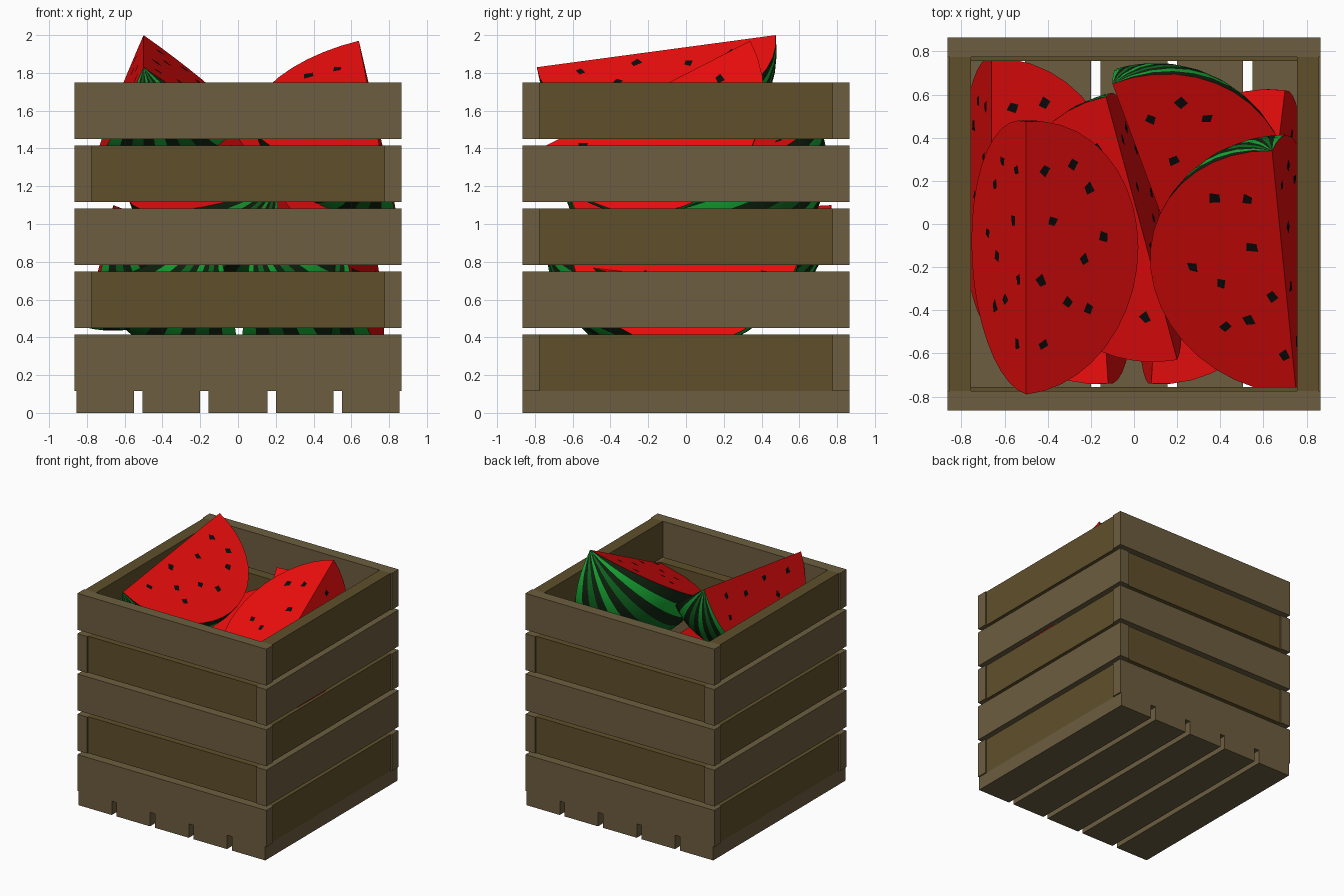
import bpy, bmesh, math, random
from mathutils import Vector as V

if "Cube" in bpy.data.objects:
    bpy.data.objects.remove(bpy.data.objects["Cube"])

random.seed(4)

def material(name, rgb):
    m = bpy.data.materials.new(name)
    m.diffuse_color = (*rgb, 1)
    m.use_nodes = True
    m.node_tree.nodes["Principled BSDF"].inputs["Base Color"].default_value = m.diffuse_color
    return m

WOOD = material("light_wood", (0.15, 0.11, 0.05))
WOOD_DARK = material("dark_wood", (0.115, 0.078, 0.024))
MELON = [material("flesh", (0.85, 0.004, 0.004)),
         material("dark_rind", (0.006, 0.02, 0.006)),
         material("light_rind", (0.01, 0.45, 0.04)),
         material("mid_rind", (0.006, 0.17, 0.018)),
         material("seed", (0.004, 0.004, 0.004))]

def finish(bm, name, mats):
    me = bpy.data.meshes.new(name)
    bmesh.ops.recalc_face_normals(bm, faces=bm.faces[:]) if len(mats) == 1 else None
    bm.to_mesh(me)
    bm.free()
    for m in mats:
        me.materials.append(m)
    ob = bpy.data.objects.new(name, me)
    bpy.context.collection.objects.link(ob)
    return ob

def plank(name, lo, hi, mat):
    lo, hi = V(lo), V(hi)
    bm = bmesh.new()
    bmesh.ops.create_cube(bm, size=1)
    for v in bm.verts:
        v.co = V([(lo[i] + hi[i]) / 2 + v.co[i] * (hi[i] - lo[i]) for i in range(3)])
    finish(bm, name, [mat])

# Floor slats
edges = [-0.855, -0.55, -0.505, -0.2, -0.155, 0.155, 0.2, 0.505, 0.55, 0.855]
for i in range(5):
    plank(f"floor_slat_{i}", (edges[2*i], -0.865, 0), (edges[2*i+1], 0.865, 0.115), WOOD)

# Wall planks: long and short ones swap sides on every row
for row in range(5):
    z0 = 0.115 + row * 0.3335
    z1 = z0 + 0.301
    for s in (-1, 1):
        l0, l1 = sorted((s * 0.775, s * 0.865))
        s0, s1 = sorted((s * 0.755, s * 0.855))
        if row % 2 == 0:
            plank(f"long_plank_y_{row}_{s}", (-0.865, l0, z0), (0.865, l1, z1), WOOD)
            plank(f"short_plank_x_{row}_{s}", (s0, -0.775, z0), (s1, 0.775, z1), WOOD_DARK)
        else:
            plank(f"long_plank_x_{row}_{s}", (l0, -0.865, z0), (l1, 0.865, z1), WOOD)
            plank(f"short_plank_y_{row}_{s}", (-0.775, s0, z0), (0.775, s1, z1), WOOD_DARK)

# Seed positions on a cut face: (along core, outward)
SEEDS_A = [(.63, .17), (.66, .42), (.47, .56), (.25, .23), (.1, .69),
           (-.05, .52), (-.35, .37), (-.65, .15), (-.42, .56), (-.18, .13)]
SEEDS_B = [(.6, .47), (.6, .22), (.03, .68), (-.1, .48), (.2, .22),
           (-.4, .3), (-.45, .48), (-.2, .1), (-.68, .06)]

def slice_of_melon(name, p, q, hint, angle, seeds=SEEDS_A, stripes=10, n=20):
    """Wedge of a sphere with core p-q; first cut face along hint, second below it."""
    p, q, u = V(p), V(q), V(hint)
    c, r = (p + q) / 2, (p - q).length / 2
    a = (p - q).normalized()
    u = (u - a * u.dot(a)).normalized()
    v = a.cross(u)
    if v.z < 0:
        flip = False
    else:
        v, flip = -v, True
    def radial(f):
        return u * math.cos(f) + v * math.sin(f)
    bm = bmesh.new()
    def face(pts, mat):
        f = bm.faces.new([bm.verts.new(x) for x in (pts[::-1] if flip else pts)])
        f.material_index = mat
        f.smooth = mat in (1, 2, 3)
    def at(i, f):
        t = math.pi * i / n
        return c + r * (a * math.cos(t) + radial(f) * math.sin(t))
    # striped rind
    ang, sub = math.radians(angle), 2
    count = stripes * sub
    for j in range(count):
        f0, f1 = ang * j / count, ang * (j + 1) / count
        for i in range(n):
            k = j // sub
            mat = 1 if k % 2 == 0 else (2 if k % 4 == 1 else 3)
            quad = [at(i, f0), at(i, f1), at(i + 1, f1), at(i + 1, f0)]
            if i == 0:
                quad = quad[1:]
            elif i == n - 1:
                quad = quad[:3]
            face(quad[::-1], mat)
    # two cut faces with seeds
    for f, first in ((0, True), (ang, False)):
        d = radial(f)
        nrm = -v if first else (u * -math.sin(f) + v * math.cos(f))
        disc = [at(i, f) for i in range(n + 1)]
        face(disc if not first else disc[::-1], 0)
        for s, o in (seeds if first else SEEDS_A):
            m = c + r * (a * s + d * o) + nrm * 0.003
            turn = random.uniform(0, 6.28)
            pts = []
            for k in range(4):
                g = turn - k * math.pi / 2 + random.uniform(-.25, .25)
                w = random.uniform(.024, .036)
                pts.append(m + w * (a * math.cos(g) + d * math.sin(g)))
            face(pts[::-1] if first else pts, 4)
    bmesh.ops.remove_doubles(bm, verts=bm.verts[:], dist=0.0005)
    # make every rind and cut face point out of the wedge
    inside = c + r * 0.4 * radial(ang / 2)
    for f in bm.faces:
        f.normal_update()
        if f.normal.dot(f.calc_center_median() - inside) < 0:
            f.normal_flip()
    ob = finish(bm, name, MELON)
    bpy.context.view_layer.objects.active = ob
    bpy.ops.object.select_all(action='DESELECT')
    ob.select_set(True)
    bpy.ops.object.shade_smooth_by_angle(angle=math.radians(35))

# Slices, top of the pile first
slice_of_melon("slice_top_left", (-.5, .475, 2.0), (-.5, -.79, 1.83), (.815, .077, -.574), 78)
slice_of_melon("slice_top_right", (.64, .34, 1.97), (.753, -.79, 1.39), (-.968, .02, -.235), 89, SEEDS_B)
slice_of_melon("slice_back", (-.1, .65, 1.59), (.3, -.43, 1.05), (.95, .3, -.05), 80)
slice_of_melon("slice_middle", (-.13, .59, 1.45), (.2, -.63, 1.2), (-.9, -.2, -.35), 80)
slice_of_melon("slice_low_left", (-.66, .77, 1.1), (-.66, -.49, 1.03), (.9, 0, -.35), 82)
slice_of_melon("slice_low_right", (.7, .62, 1.0), (.55, -.62, .93), (-.93, 0, -.3), 84)
slice_of_melon("slice_low_front", (.08, -.74, .95), (.15, .52, .85), (.93, 0, -.3), 80)
slice_of_melon("slice_low_middle", (-.12, -.74, .95), (-.2, .52, .85), (-.9, 0, -.4), 80)
